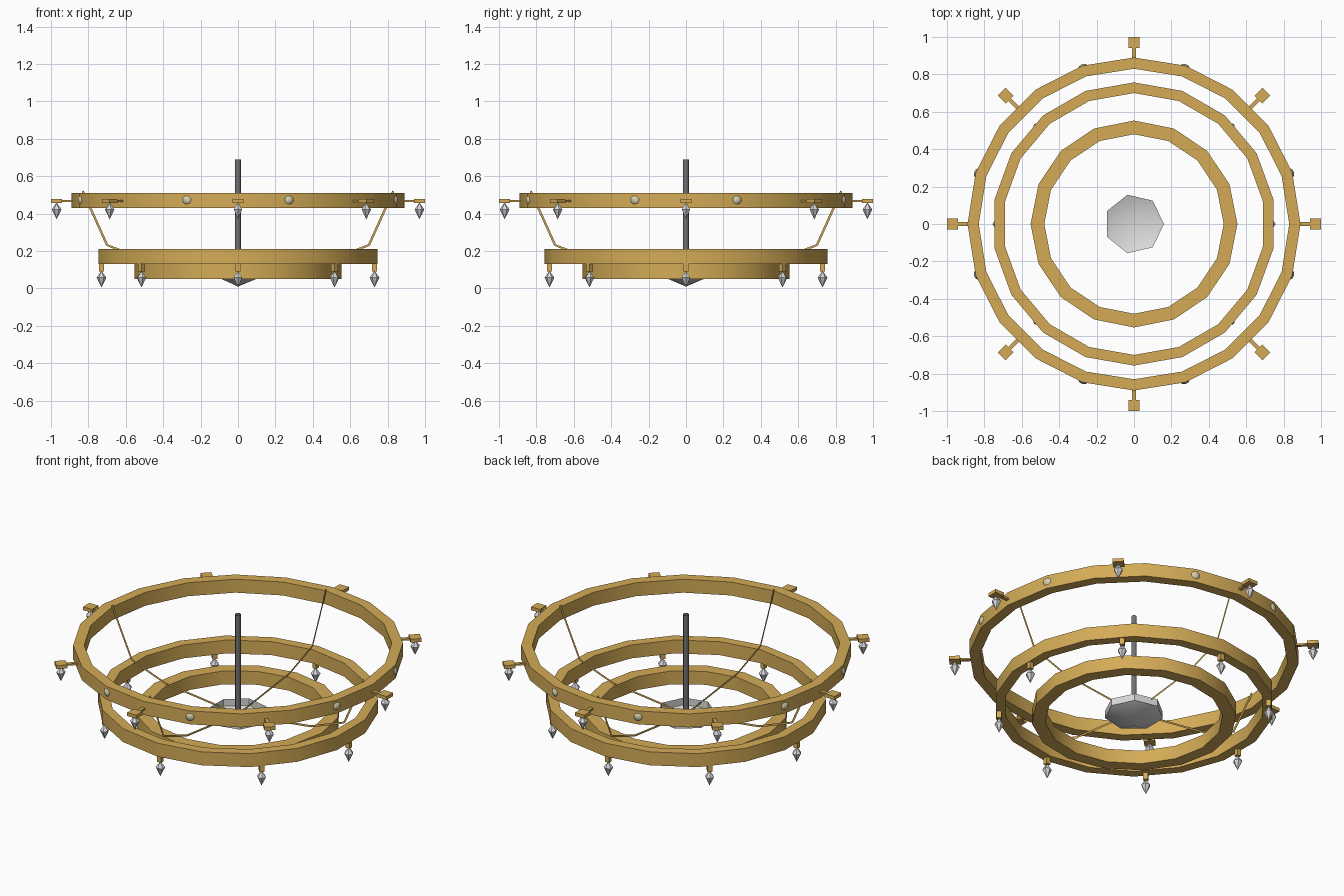
import bpy, bmesh, math
from mathutils import Matrix, Vector

if "Cube" in bpy.data.objects:
    bpy.data.objects.remove(bpy.data.objects["Cube"])


def material(name, rgb):
    m = bpy.data.materials.new(name)
    m.diffuse_color = (*rgb, 1)
    m.use_nodes = True
    m.node_tree.nodes["Principled BSDF"].inputs["Base Color"].default_value = m.diffuse_color
    return m


GOLD = material("warm gold", (0.66, 0.41, 0.095))
CRYSTAL = material("clear crystal grey", (0.70, 0.70, 0.72))
BOWL = material("frosted light grey", (0.70, 0.70, 0.70))
STEEL = material("dark steel", (0.17, 0.17, 0.18))
BULB = material("pale cream", (0.66, 0.62, 0.40))


def make(name, verts, faces, mat, smooth=None, fix=True):
    me = bpy.data.meshes.new(name)
    me.from_pydata(verts, [], faces)
    if fix:
        bm = bmesh.new()
        bm.from_mesh(me)
        bmesh.ops.remove_doubles(bm, verts=bm.verts, dist=1e-5)
        bmesh.ops.dissolve_degenerate(bm, edges=bm.edges, dist=1e-5)
        bmesh.ops.recalc_face_normals(bm, faces=bm.faces)
        bm.to_mesh(me)
        bm.free()
    me.materials.append(mat)
    ob = bpy.data.objects.new(name, me)
    bpy.context.collection.objects.link(ob)
    if smooth:
        bpy.ops.object.select_all(action='DESELECT')
        ob.select_set(True)
        bpy.context.view_layer.objects.active = ob
        bpy.ops.object.shade_smooth_by_angle(angle=math.radians(smooth))
    return ob


def lathe(name, profile, sides, mat, start=0.0, closed=False, smooth=None, at=(0, 0)):
    """Spin (radius, z) points round a vertical axis."""
    n = len(profile)
    verts = []
    for i in range(sides):
        a = start + math.tau * i / sides
        verts += [(at[0] + r * math.cos(a), at[1] + r * math.sin(a), z) for r, z in profile]
    faces = []
    for i in range(sides):
        p, q = i * n, (i + 1) % sides * n
        for k in range(n if closed else n - 1):
            l = (k + 1) % n
            faces.append((p + k, q + k, q + l, p + l))
    return make(name, verts, faces, mat, smooth)


def box(name, size, center, angle, mat):
    """Box placed in radial coordinates, turned about the vertical axis."""
    bm = bmesh.new()
    bmesh.ops.create_cube(bm, size=1, matrix=Matrix.Rotation(angle, 4, 'Z')
                          @ Matrix.Translation(center) @ Matrix.Diagonal((*size, 1)))
    me = bpy.data.meshes.new(name)
    bm.to_mesh(me)
    bm.free()
    me.materials.append(mat)
    bpy.context.collection.objects.link(bpy.data.objects.new(name, me))


def ring(name, r_in, r_out, z0, z1, sides):
    lathe(name, [(r_in, z0), (r_out, z0), (r_out, z1), (r_in, z1)], sides, GOLD,
          start=math.pi / 2, closed=True, smooth=30)


def crystal(name, radius, angle, top):
    at = (radius * math.cos(angle), radius * math.sin(angle))
    lathe(name, [(0, top), (0.026, top - 0.036), (0, top - 0.09)], 6, CRYSTAL,
          start=angle, at=at)


# three gold rings
ring("outer_ring", 0.83, 0.89, 0.43, 0.51, 20)
ring("middle_ring", 0.70, 0.757, 0.13, 0.21, 18)
ring("inner_ring", 0.48, 0.553, 0.05, 0.13, 16)

# open seven-sided bowl and hollow hanging rod
lathe("center_bowl", [(0, 0.01), (0.16, 0.076), (0.16, 0.118)], 7, BOWL, smooth=30)
lathe("hanging_rod", [(0.015, 0.04), (0.015, 0.69)], 12, STEEL, smooth=40)

# thin upright ribbons from the bowl up to the outer ring
path = [(0.02, 0.095), (0.48, 0.15), (0.64, 0.208), (0.70, 0.232), (0.83, 0.52)]
W = 0.006
for i in range(4):
    a = i * math.pi / 2
    c, s = math.cos(a), math.sin(a)
    verts = []
    for k, p in enumerate(path):
        t = Vector(path[min(k + 1, len(path) - 1)]) - Vector(path[max(k - 1, 0)])
        t.normalize()
        for w in (-W, W):
            r, z = p[0] - t.y * w, p[1] + t.x * w
            verts.append((r * c, r * s, z))
    faces = [(2 * k, 2 * k + 2, 2 * k + 3, 2 * k + 1) for k in range(len(path) - 1)]
    make(f"support_arm_{i}", verts, faces, GOLD, fix=False)

# eight pendants outside the outer ring and eight under the middle ring
for i in range(8):
    a = i * math.pi / 4
    box(f"bracket_{i}", (0.09, 0.02, 0.01), (0.905, 0, 0.467), a, GOLD)
    box(f"bracket_plate_{i}", (0.06, 0.06, 0.02), (0.97, 0, 0.467), a, GOLD)
    crystal(f"outer_crystal_{i}", 0.97, a, 0.459)
    box(f"crystal_cap_{i}", (0.026, 0.026, 0.044), (0.73, 0, 0.113), a, GOLD)
    crystal(f"middle_crystal_{i}", 0.73, a, 0.094)

# small bulbs showing through the outer ring, either side of each axis
for i in range(4):
    for off in (-18, 18):
        a = i * math.pi / 2 + math.radians(off)
        at = (0.867 * math.cos(a), 0.867 * math.sin(a))
        prof = [(0.032 * math.sin(t * math.pi / 8), 0.473 + 0.032 * math.cos(t * math.pi / 8))
                for t in range(9)]
        lathe(f"bulb_{i}_{off + 18}", prof, 12, BULB, start=a, smooth=40, at=at)
